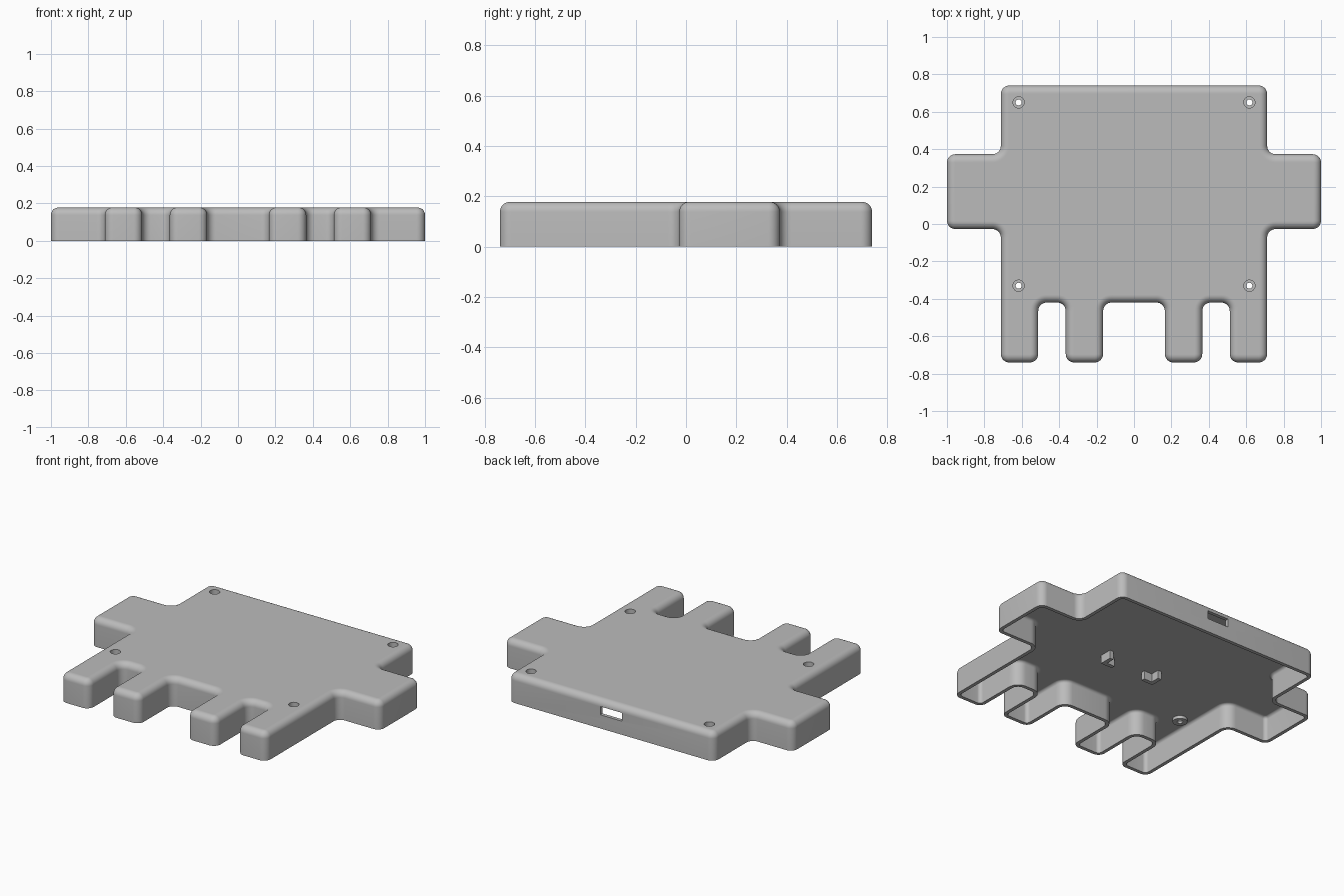
import bpy, bmesh, math
from mathutils import Vector

if "Cube" in bpy.data.objects:
    bpy.data.objects.remove(bpy.data.objects["Cube"])

H, WALL, FIL, R = 0.178, 0.022, 0.04, 0.045   # height, wall, top fillet, plan corner radius
CEIL = H - WALL

grey = bpy.data.materials.new("plain grey")
grey.diffuse_color = (0.5, 0.5, 0.5, 1)
grey.use_nodes = True
grey.node_tree.nodes["Principled BSDF"].inputs["Base Color"].default_value = grey.diffuse_color


def make(name, bm):
    bmesh.ops.recalc_face_normals(bm, faces=bm.faces)
    me = bpy.data.meshes.new(name)
    bm.to_mesh(me)
    bm.free()
    me.materials.append(grey)
    ob = bpy.data.objects.new(name, me)
    bpy.context.collection.objects.link(ob)
    return ob


def smooth(ob):
    bpy.ops.object.select_all(action='DESELECT')
    ob.select_set(True)
    bpy.context.view_layer.objects.active = ob
    bpy.ops.object.shade_smooth_by_angle(angle=math.radians(30))


def box(bm, x0, x1, y0, y1, z0, z1):
    vs = bmesh.ops.create_cube(bm, size=1)["verts"]
    for v in vs:
        v.co = Vector(((x0 + x1) / 2 + v.co.x * (x1 - x0),
                       (y0 + y1) / 2 + v.co.y * (y1 - y0),
                       (z0 + z1) / 2 + v.co.z * (z1 - z0)))


# Plan outline: right half, then mirrored
half = [(.165, -.42), (.165, -.74), (.365, -.74), (.365, -.42), (.512, -.42), (.512, -.74),
        (.712, -.74), (.712, -.027), (1, -.027), (1, .373), (.712, .373), (.712, .74)]
plan = [Vector(p) for p in half] + [Vector((-x, y)) for x, y in reversed(half)]


def outline(d, steps=8):
    """Rounded outline moved inwards by d."""
    pts = []
    n = len(plan)
    for i, p in enumerate(plan):
        a = (p - plan[i - 1]).normalized()
        b = (plan[(i + 1) % n] - p).normalized()
        r = R - d if a.x * b.y - a.y * b.x > 0 else R + d
        c = p - a * R + b * R
        for k in range(steps + 1):
            t = math.pi / 2 * k / steps
            pts.append(c + r * (a * math.sin(t) - b * math.cos(t)))
    return pts


# Shell: section runs from the ceiling down the inner wall, up the outer wall to the top
arc = [math.pi / 2 * k / 8 for k in range(9)]


def fillet(r):
    return [(FIL - r * math.cos(t), H - FIL + r * math.sin(t)) for t in arc]


section = [(FIL + .004, CEIL)] + fillet(FIL - WALL)[::-1] + [(WALL, 0), (0, 0)]
section += fillet(FIL) + [(FIL + .004, H)]
bm = bmesh.new()
loops = [[bm.verts.new((p.x, p.y, z)) for p in outline(d)] for d, z in section]
n = len(loops[0])
for lo, hi in zip(loops, loops[1:]):
    for k in range(n):
        bm.faces.new((lo[k], lo[(k + 1) % n], hi[(k + 1) % n], hi[k]))
bm.faces.new(loops[0][::-1])
bm.faces.new(loops[-1])
shell = make("case_shell", bm)

# Cutters: four screw holes and the cable port in the back wall
screws = [(sx * .617, y) for sx in (-1, 1) for y in (.65, -.33)]
bm = bmesh.new()
for x, y in screws:
    vs = bmesh.ops.create_cone(bm, cap_ends=True, segments=32, radius1=.03, radius2=.03,
                               depth=.1)["verts"]
    bmesh.ops.translate(bm, verts=vs, vec=(x, y, CEIL + .01))
box(bm, -.075, .075, .68, .8, .085, .137)
cutter = make("hole_cutter", bm)
cutter.hide_render = True
mod = shell.modifiers.new("holes", 'BOOLEAN')
mod.operation, mod.solver, mod.object = 'DIFFERENCE', 'EXACT', cutter
bpy.context.view_layer.objects.active = shell
bpy.ops.object.modifier_apply(modifier=mod.name)
bpy.data.objects.remove(cutter)
smooth(shell)

# Screw bosses: stepped rings under each hole
ring = [(.03, CEIL), (.03, .15), (.016, .15), (.016, .138), (.042, .138), (.042, CEIL)]
for i, (x, y) in enumerate(screws):
    bm = bmesh.new()
    rows = [[bm.verts.new((x + r * math.cos(a), y + r * math.sin(a), z))
             for a in (math.tau * k / 32 for k in range(32))] for r, z in ring]
    for j in range(len(rows)):
        lo, hi = rows[j], rows[(j + 1) % len(rows)]
        for k in range(32):
            bm.faces.new((lo[k], lo[(k + 1) % 32], hi[(k + 1) % 32], hi[k]))
    smooth(make(f"screw_boss_{i + 1}", bm))

# Board corner brackets: L shapes hanging from the ceiling
for side, s in (("left", -1), ("right", 1)):
    bm = bmesh.new()
    L = [(.19, -.065), (.19, .015), (.165, .015), (.165, -.04), (.11, -.04), (.11, -.065)]
    f = bm.faces.new([bm.verts.new((s * x, y, CEIL + .003)) for x, y in L])
    ext = bmesh.ops.extrude_face_region(bm, geom=[f], use_keep_orig=True)["geom"]
    bmesh.ops.translate(bm, verts=[v for v in ext if isinstance(v, bmesh.types.BMVert)],
                        vec=(0, 0, -.055))
    make(f"board_bracket_{side}", bm)
